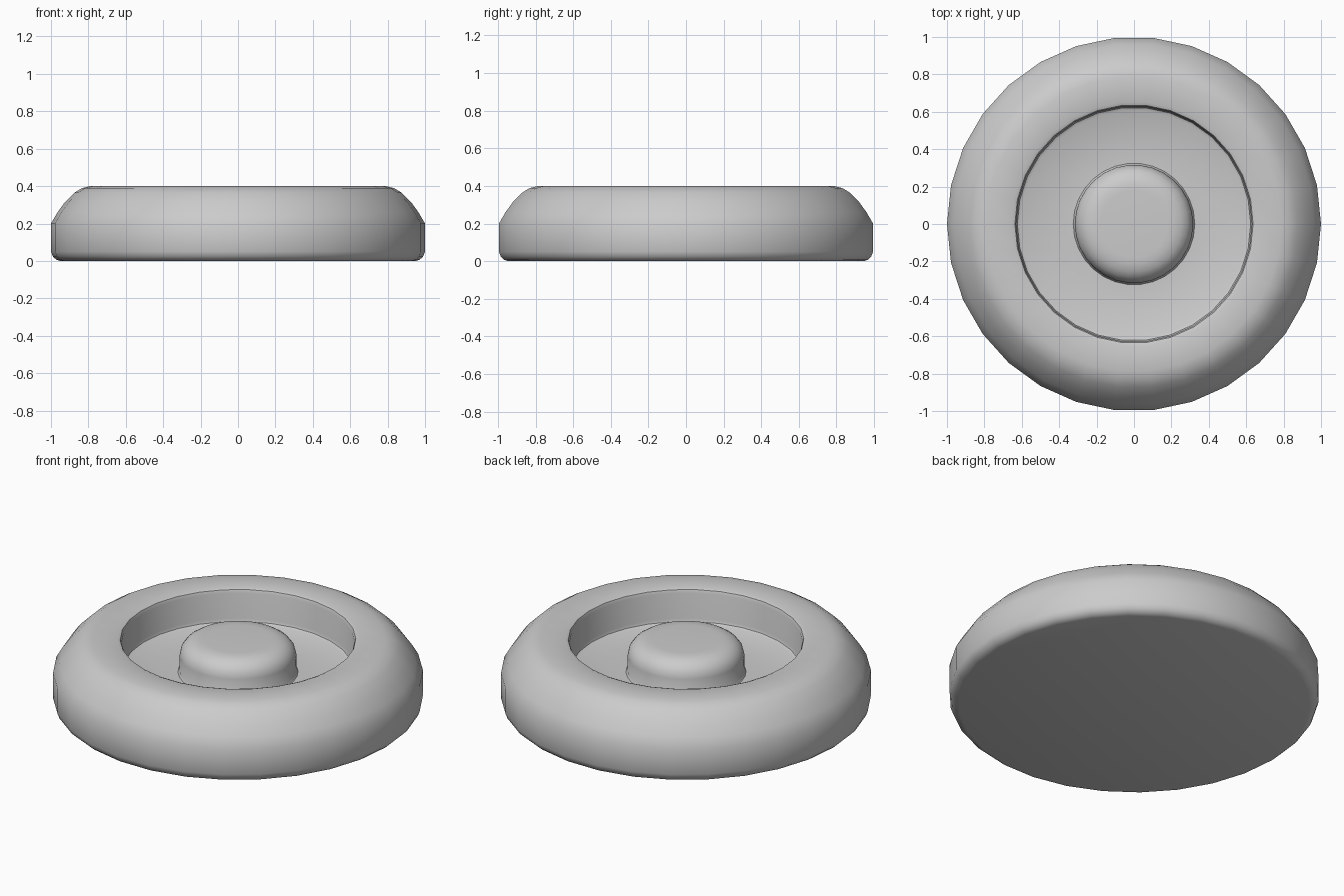
import bpy, bmesh
from math import cos, sin, tau, radians

if "Cube" in bpy.data.objects:
    bpy.data.objects.remove(bpy.data.objects["Cube"])

SIDES = 30


def lathe(name, profile):
    """Revolve (radius, height) points around z; radius 0 closes to a pole."""
    bm = bmesh.new()
    rings = []
    for r, z in profile:
        if r == 0:
            rings.append([bm.verts.new((0, 0, z))] * SIDES)
        else:
            rings.append([bm.verts.new((r * cos(tau * i / SIDES), r * sin(tau * i / SIDES), z))
                          for i in range(SIDES)])
    for a, b in zip(rings, rings[1:]):
        for i in range(SIDES):
            j = (i + 1) % SIDES
            bm.faces.new(dict.fromkeys((a[i], a[j], b[j], b[i])))
    mesh = bpy.data.meshes.new(name)
    bm.to_mesh(mesh)
    bm.free()
    obj = bpy.data.objects.new(name, mesh)
    bpy.context.collection.objects.link(obj)
    bpy.ops.object.select_all(action='DESELECT')
    obj.select_set(True)
    bpy.context.view_layer.objects.active = obj
    bpy.ops.object.shade_smooth_by_angle(angle=radians(40))
    return obj


# Round base: underside, outer wall, rounded shoulder, recess wall and floor
lathe("round_base", [
    (0, 0), (0.95, 0), (0.972, 0.007), (0.99, 0.024), (1, 0.05),
    (1, 0.2), (0.965, 0.26), (0.925, 0.315), (0.875, 0.365), (0.835, 0.389), (0.79, 0.4),
    (0.655, 0.4), (0.637, 0.393), (0.63, 0.375),
    (0.63, 0.225), (0.624, 0.208), (0.608, 0.2), (0.325, 0.2),
])

# Centre button standing on the recess floor
lathe("centre_button", [
    (0.325, 0.2), (0.318, 0.21), (0.316, 0.3), (0.308, 0.335), (0.286, 0.364),
    (0.255, 0.384), (0.215, 0.394), (0.18, 0.396), (0, 0.396),
])
